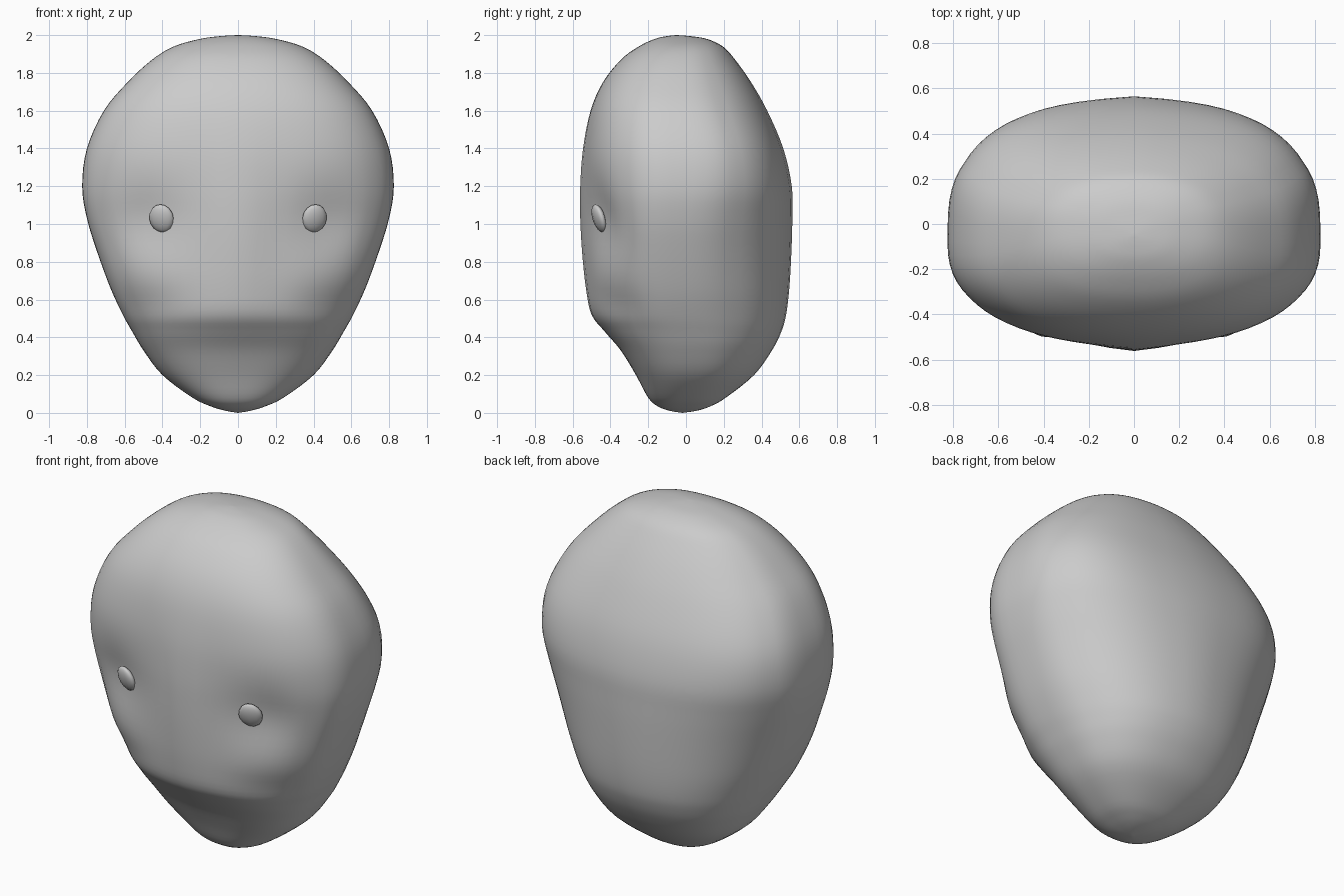
import bpy, bmesh, math
from mathutils import Vector

if "Cube" in bpy.data.objects:
    bpy.data.objects.remove(bpy.data.objects["Cube"])

grey = bpy.data.materials.new("plain grey")
grey.diffuse_color = (0.6, 0.6, 0.6, 1)
grey.use_nodes = True
grey.node_tree.nodes["Principled BSDF"].inputs["Base Color"].default_value = grey.diffuse_color

# Head profile: height, half width, front y, back y
PROFILE = [
    (0.0, 0.0, -0.02, -0.02), (0.012, 0.07, -0.09, 0.06), (0.035, 0.145, -0.15, 0.13),
    (0.08, 0.24, -0.20, 0.21), (0.2, 0.40, -0.265, 0.36), (0.33, 0.50, -0.345, 0.455),
    (0.43, 0.56, -0.43, 0.505), (0.52, 0.61, -0.50, 0.53), (0.66, 0.675, -0.53, 0.547),
    (0.85, 0.745, -0.55, 0.558), (1.03, 0.80, -0.56, 0.563), (1.2, 0.825, -0.56, 0.56),
    (1.4, 0.80, -0.545, 0.515), (1.6, 0.71, -0.505, 0.43), (1.75, 0.585, -0.44, 0.345),
    (1.87, 0.455, -0.345, 0.26), (1.94, 0.34, -0.25, 0.195), (1.98, 0.2, -0.165, 0.11),
    (1.995, 0.09, -0.1, 0.02), (2.0, 0.0, -0.05, -0.05)]
SIDES, STEPS = 72, 4


def spline(i, t):
    """Smooth point between profile rows i and i + 1."""
    p = [Vector(PROFILE[max(0, min(len(PROFILE) - 1, i + k))]) for k in (-1, 0, 1, 2)]
    return 0.5 * (2 * p[1] + (p[2] - p[0]) * t + (2 * p[0] - 5 * p[1] + 4 * p[2] - p[3]) * t * t
                  + (3 * p[1] - p[0] - 3 * p[2] + p[3]) * t ** 3)


def bell(v, centre, width):
    return math.exp(-((v - centre) / width) ** 2)


def ring_point(row, a):
    """Rounded cross-section, shaped by nose, temples, cheeks and back corners."""
    z, w, front, back = row
    mid = (front + back) / 2 - 0.08 * math.sin(math.pi * z / 2) * min(1, w / 0.5)
    c, s = math.cos(a), math.sin(a)
    if s > 0:
        n = 2.5 + 0.7 * bell(z, 1.4, 0.35)
    else:
        n = 2.4 + 0.15 * bell(z, 0.3, 0.15)
    x = w * math.copysign(abs(c) ** (2 / n), c)
    y = mid + (back - mid if s > 0 else mid - front) * math.copysign(abs(s) ** (2 / n), s)
    ax = abs(x)
    if s < 0:
        fade = min(1, -2 * s)
        y += fade * 0.03 * (1 - bell(ax, 0, 0.14)) * bell(z, 0.95, 0.5)    # nose ridge
        y += fade * 0.05 * bell(ax, 0.49, 0.2) * bell(z, 1.01, 0.2)        # temple hollow
        y += fade * 0.03 * bell(ax, 0.5, 0.2) * bell(z, 0.55, 0.12)        # cheek
    else:
        y -= min(1, 2 * s) * 0.07 * ax * min(1, w / 0.7)                   # back ridge
    return Vector((x, y, z))


def finish(bm, name):
    bmesh.ops.recalc_face_normals(bm, faces=bm.faces)
    mesh = bpy.data.meshes.new(name)
    bm.to_mesh(mesh)
    bm.free()
    mesh.materials.append(grey)
    mesh.shade_smooth()
    obj = bpy.data.objects.new(name, mesh)
    bpy.context.collection.objects.link(obj)
    return obj


# Head: rings lofted from chin to crown
rows = [spline(i, k / STEPS) for i in range(len(PROFILE) - 1) for k in range(STEPS)][1:]
bm = bmesh.new()
rings = [[bm.verts.new(ring_point(r, 2 * math.pi * j / SIDES)) for j in range(SIDES)] for r in rows]
for lo, hi in zip(rings, rings[1:]):
    for j in range(SIDES):
        k = (j + 1) % SIDES
        bm.faces.new((lo[j], lo[k], hi[k], hi[j]))
for ring, end in ((rings[0], PROFILE[0]), (rings[-1], PROFILE[-1])):
    tip = bm.verts.new((0, end[2], end[0]))
    for j in range(SIDES):
        bm.faces.new((ring[j], ring[(j + 1) % SIDES], tip))
finish(bm, "head")

# Eyes: small flattened beads lying on the face
for side, name in ((-1, "left_eye"), (1, "right_eye")):
    bm = bmesh.new()
    bmesh.ops.create_uvsphere(bm, u_segments=10, v_segments=8, radius=1)
    eye = finish(bm, name)
    eye.scale = (0.068, 0.03, 0.077)
    eye.location = (side * 0.405, -0.46, 1.03)
    eye.rotation_euler = (math.radians(18), 0, side * math.radians(18))
